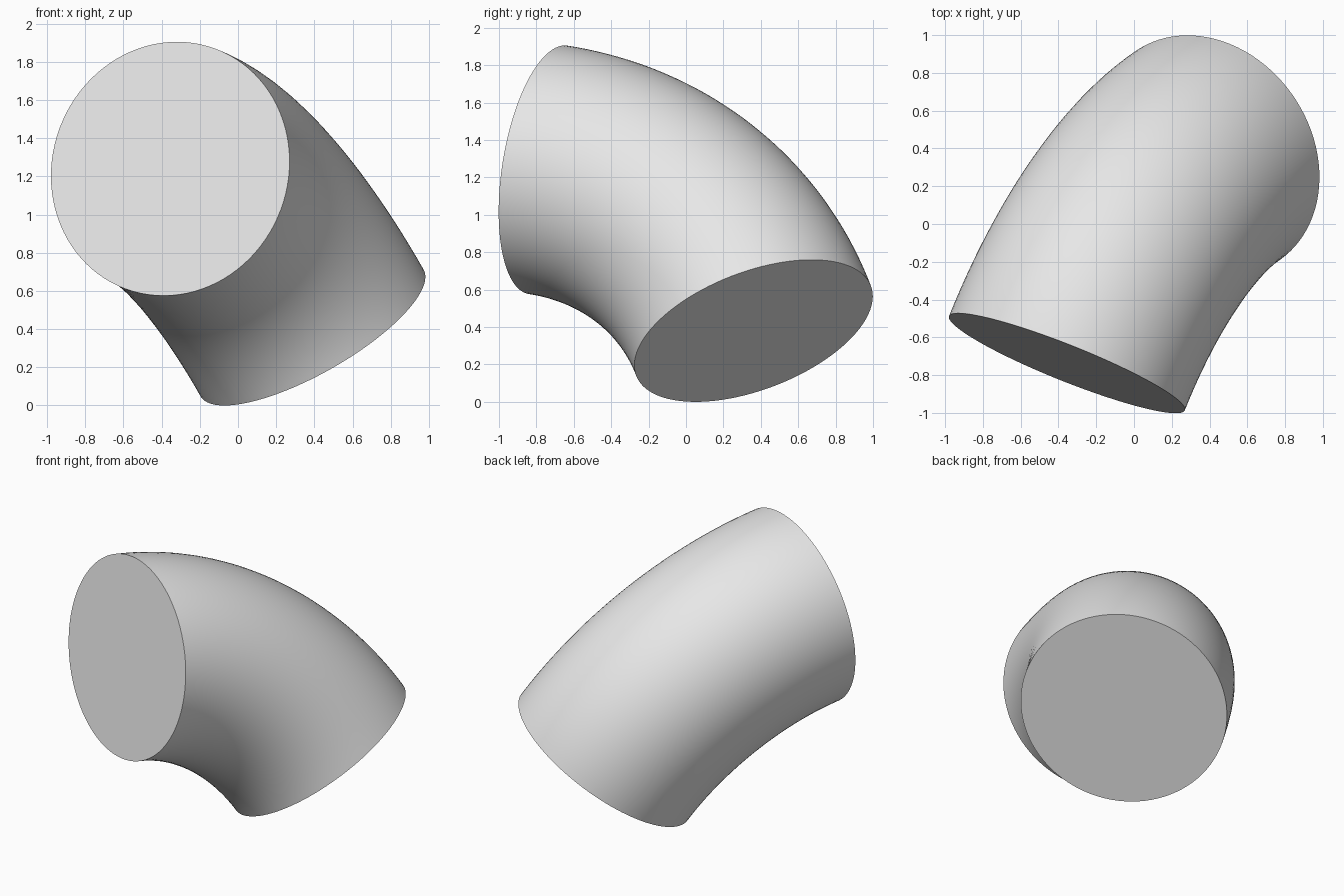
import bpy, bmesh, math
from mathutils import Vector, Matrix

cube = bpy.data.objects.get("Cube")
if cube:
    bpy.data.objects.remove(cube, do_unlink=True)

# Plain grey material
GREY = (0.8, 0.8, 0.8, 1)
mat = bpy.data.materials.new("light grey")
mat.use_nodes = True
mat.diffuse_color = GREY
mat.node_tree.nodes["Principled BSDF"].inputs["Base Color"].default_value = GREY

# Bend layout: end centres, and the direction of travel at each end
RADIUS = 0.672
start = Vector((-0.355, -0.737, 1.24))
end = Vector((0.387, 0.3625, 0.38))
dir_start = Vector((0.367, 0.919, -0.143)).normalized()
dir_end = Vector((0.469, 0.316, -0.825)).normalized()
angle = dir_start.angle(dir_end)
axis = dir_start.cross(dir_end).normalized()
bend_radius = (end - start).length / (2 * math.sin(angle / 2))
bend_centre = start + axis.cross(dir_start) * bend_radius

# Circular section spun round the bend centre
bm = bmesh.new()
place = Matrix.Translation(start) @ dir_start.to_track_quat("Z", "Y").to_matrix().to_4x4()
bmesh.ops.create_circle(bm, segments=96, radius=RADIUS, matrix=place)
bmesh.ops.spin(bm, geom=bm.verts[:] + bm.edges[:], cent=bend_centre, axis=axis,
               angle=angle, steps=40, use_duplicate=False)

# Flat end caps
bmesh.ops.holes_fill(bm, edges=[e for e in bm.edges if e.is_boundary], sides=0)
bmesh.ops.recalc_face_normals(bm, faces=bm.faces)

mesh = bpy.data.meshes.new("pipe_elbow")
bm.to_mesh(mesh)
bm.free()
mesh.materials.append(mat)
elbow = bpy.data.objects.new("pipe_elbow", mesh)
bpy.context.collection.objects.link(elbow)

# Smooth wall with sharp rims
for other in bpy.context.selected_objects:
    other.select_set(False)
elbow.select_set(True)
bpy.context.view_layer.objects.active = elbow
bpy.ops.object.shade_smooth_by_angle(angle=math.radians(30))
